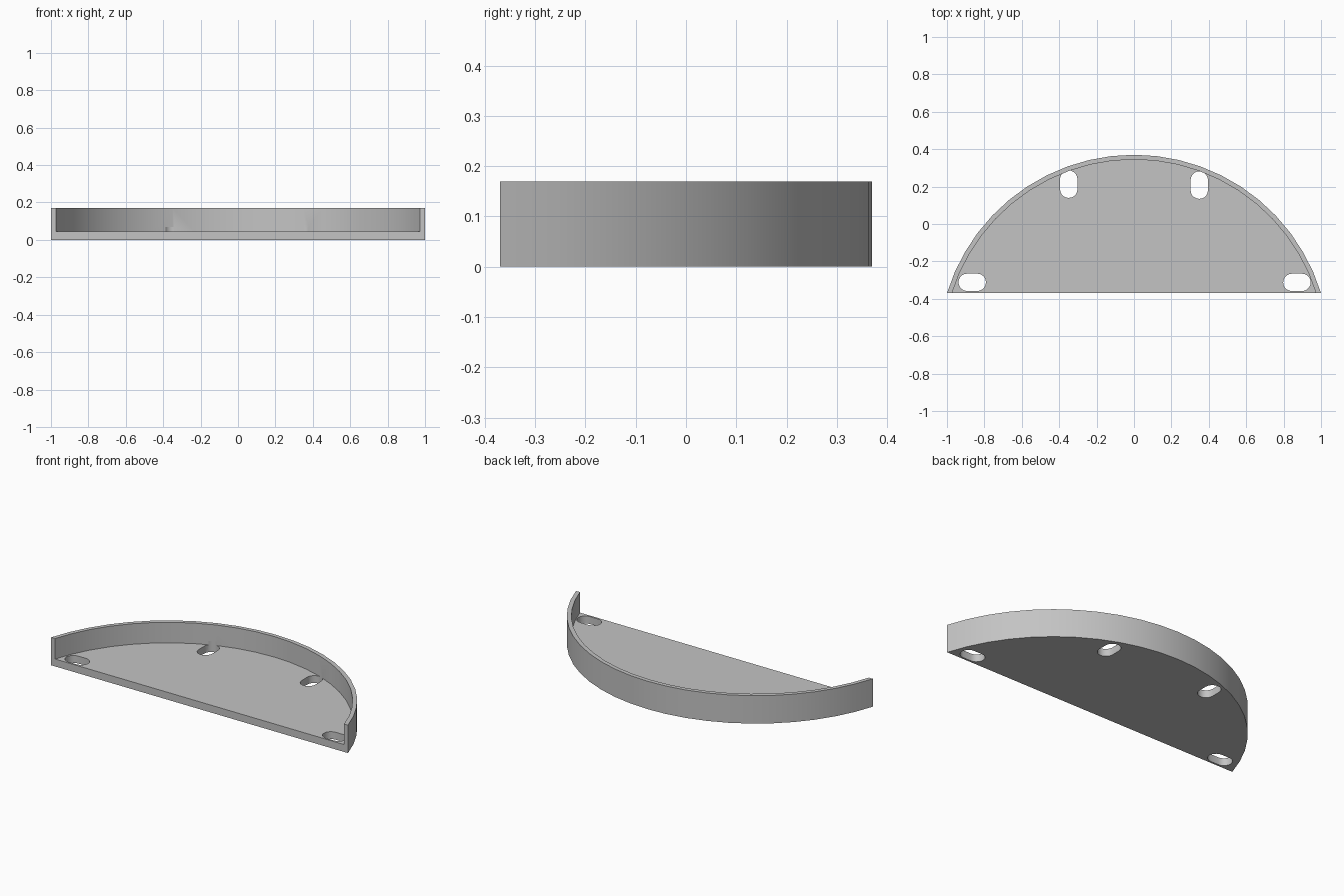
import bpy, bmesh
from math import sin, cos, pi, asin

cube = bpy.data.objects.get("Cube")
if cube:
    bpy.data.objects.remove(cube, do_unlink=True)

FRONT, BACK = -0.37, 0.37
HEIGHT, FLOOR, WALL = 0.17, 0.045, 0.025
DEPTH = BACK - FRONT
RADIUS = (1 + DEPTH ** 2) / (2 * DEPTH)
CENTRE_Y = BACK - RADIUS
HALF_ANGLE = asin(1 / RADIUS)
SEGMENTS = 22

grey = bpy.data.materials.new("light_grey")
grey.use_nodes = True
colour = (0.55, 0.55, 0.55, 1)
grey.diffuse_color = colour
grey.node_tree.nodes["Principled BSDF"].inputs["Base Color"].default_value = colour


def prism(name, outline, bottom, top):
    """Extrude a flat outline upward into a solid."""
    bm = bmesh.new()
    face = bm.faces.new([bm.verts.new((x, y, bottom)) for x, y in outline])
    result = bmesh.ops.extrude_face_region(bm, geom=[face])
    raised = [g for g in result["geom"] if isinstance(g, bmesh.types.BMVert)]
    bmesh.ops.translate(bm, verts=raised, vec=(0, 0, top - bottom))
    bmesh.ops.recalc_face_normals(bm, faces=bm.faces)
    mesh = bpy.data.meshes.new(name)
    bm.to_mesh(mesh)
    bm.free()
    mesh.materials.append(grey)
    obj = bpy.data.objects.new(name, mesh)
    bpy.context.collection.objects.link(obj)
    return obj


def arc(radius):
    angles = [HALF_ANGLE * (1 - 2 * i / SEGMENTS) for i in range(SEGMENTS + 1)]
    return [(radius * sin(a), CENTRE_Y + radius * cos(a)) for a in angles]


def slot(x, y, upright, length=0.147, width=0.093, steps=10):
    """Outline of a slot with round ends."""
    r, half = width / 2, (length - width) / 2
    points = []
    for side in (1, -1):
        for i in range(steps + 1):
            a = pi * i / steps - pi / 2
            u, v = side * (half + r * cos(a)), side * r * sin(a)
            points.append((x - v, y + u) if upright else (x + u, y + v))
    return points


def cut(target, cutter):
    cutter.hide_render = True
    mod = target.modifiers.new("cut", 'BOOLEAN')
    mod.operation, mod.solver, mod.object = 'DIFFERENCE', 'EXACT', cutter
    bpy.context.view_layer.objects.active = target
    bpy.ops.object.modifier_apply(modifier=mod.name)
    bpy.data.objects.remove(cutter, do_unlink=True)


# Solid arc-shaped tray, hollowed to leave a floor and a curved rim
tray = prism("curved_tray", arc(RADIUS), 0, HEIGHT)
inner = arc(RADIUS - WALL)
end_x = inner[0][0]
cut(tray, prism("hollow", inner + [(-end_x, -0.5), (end_x, -0.5)], FLOOR, 0.3))

# Four mounting slots through the floor, the rear pair just nicking the rim
for x, y, upright in ((-0.865, -0.312, False), (0.871, -0.312, False),
                      (-0.349, 0.213, True), (0.349, 0.208, True)):
    cut(tray, prism("slot_cutter", slot(x, y, upright), -0.1, 0.07))

# Smooth curves with crisp edges
bpy.ops.object.select_all(action='DESELECT')
tray.select_set(True)
bpy.context.view_layer.objects.active = tray
bpy.ops.object.shade_smooth_by_angle(angle=pi / 6)
